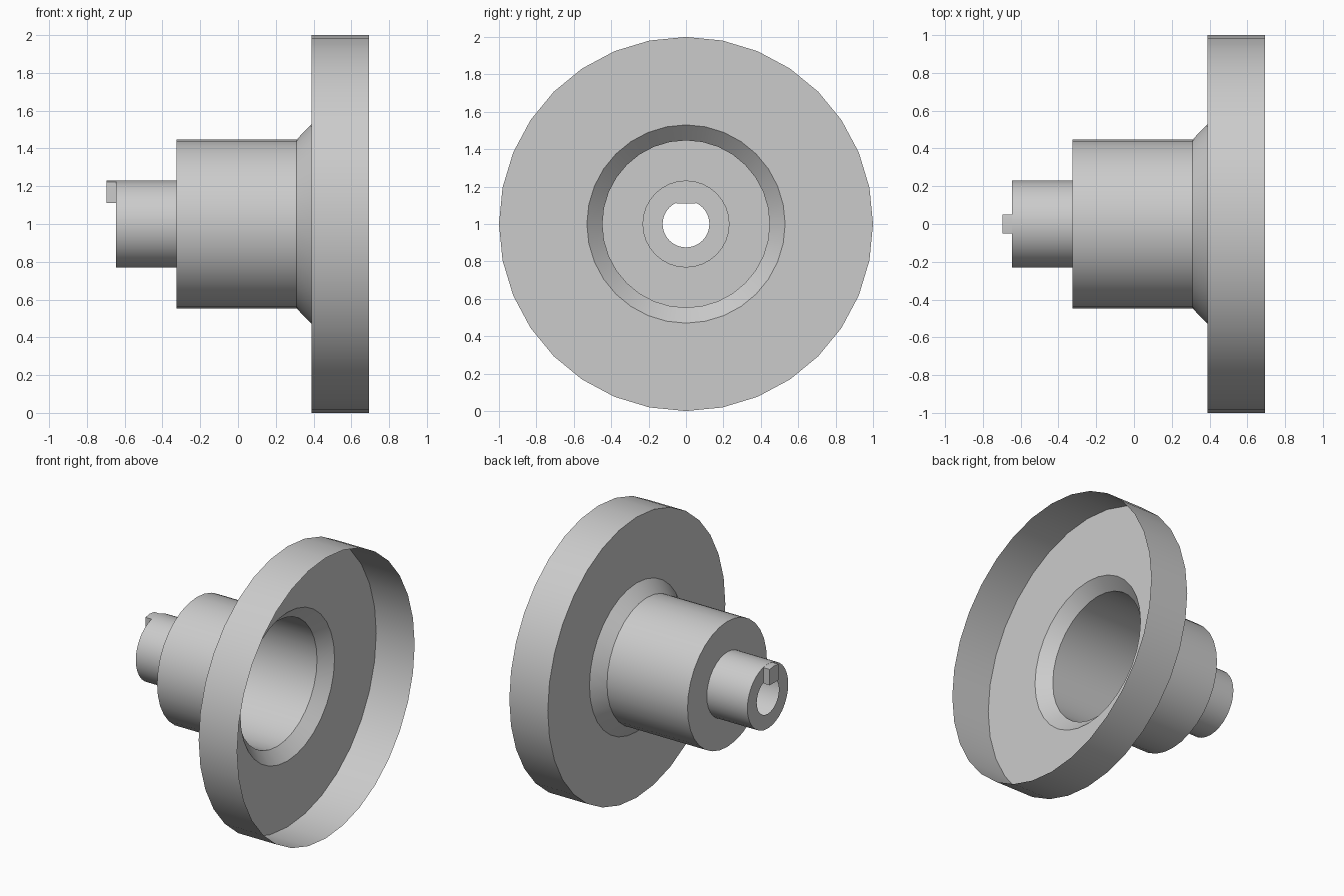
import bpy
import bmesh
import math

if "Cube" in bpy.data.objects:
    bpy.data.objects.remove(bpy.data.objects["Cube"], do_unlink=True)

SIDES = 32
AXIS_Z = 1.0

grey = bpy.data.materials.new("light_grey")
grey.use_nodes = True
colour = (0.6, 0.6, 0.6, 1)
grey.diffuse_color = colour
grey.node_tree.nodes["Principled BSDF"].inputs["Base Color"].default_value = colour


def finish(name, bm):
    mesh = bpy.data.meshes.new(name)
    bm.to_mesh(mesh)
    bm.free()
    mesh.materials.append(grey)
    obj = bpy.data.objects.new(name, mesh)
    bpy.context.collection.objects.link(obj)
    bpy.ops.object.select_all(action="DESELECT")
    obj.select_set(True)
    bpy.context.view_layer.objects.active = obj
    bpy.ops.object.shade_smooth_by_angle(angle=math.radians(30))
    return obj


def turned_shell(name, profile):
    """Turn (x, radius) points about the long axis into a thin shell."""
    bm = bmesh.new()
    rings = []
    for x, r in profile:
        angles = [math.tau * i / SIDES for i in range(SIDES)]
        rings.append([bm.verts.new((x, r * math.cos(a), AXIS_Z + r * math.sin(a)))
                      for a in angles])
    for near, far in zip(rings, rings[1:]):
        for i in range(SIDES):
            j = (i + 1) % SIDES
            bm.faces.new((near[i], near[j], far[j], far[i]))
    bm.normal_update()
    # Point every face away from the hollow side
    bmesh.ops.reverse_faces(bm, faces=[
        f for f in bm.faces
        if f.normal.x > 0.01 or (abs(f.normal.x) <= 0.01 and f.normal.y
           * f.calc_center_median().y + f.normal.z
           * (f.calc_center_median().z - AXIS_Z) < 0)])
    return finish(name, bm)


# Hollow stepped body, from the pierced end to the open rim
turned_shell("spindle", [(-0.645, 0.125), (-0.645, 0.23), (-0.325, 0.23)])
turned_shell("barrel", [(-0.325, 0.23), (-0.325, 0.447), (0.31, 0.447)])
turned_shell("neck_flare", [(0.31, 0.447), (0.39, 0.53)])
turned_shell("flange", [(0.39, 0.53), (0.39, 1.0), (0.693, 1.0)])

# Drive key standing on the spindle end, its top following the spindle
bm = bmesh.new()
section = [(-0.05, 0.11), (0.05, 0.11), (0.05, 0.223), (0, 0.23), (-0.05, 0.223)]
base = bm.faces.new([bm.verts.new((-0.695, y, AXIS_Z + z)) for y, z in section])
grown = bmesh.ops.extrude_face_region(bm, geom=[base], use_keep_orig=True)
bmesh.ops.translate(bm, vec=(0.05, 0, 0),
                    verts=[v for v in grown["geom"] if isinstance(v, bmesh.types.BMVert)])
bmesh.ops.recalc_face_normals(bm, faces=bm.faces[:])
finish("drive_key", bm)
